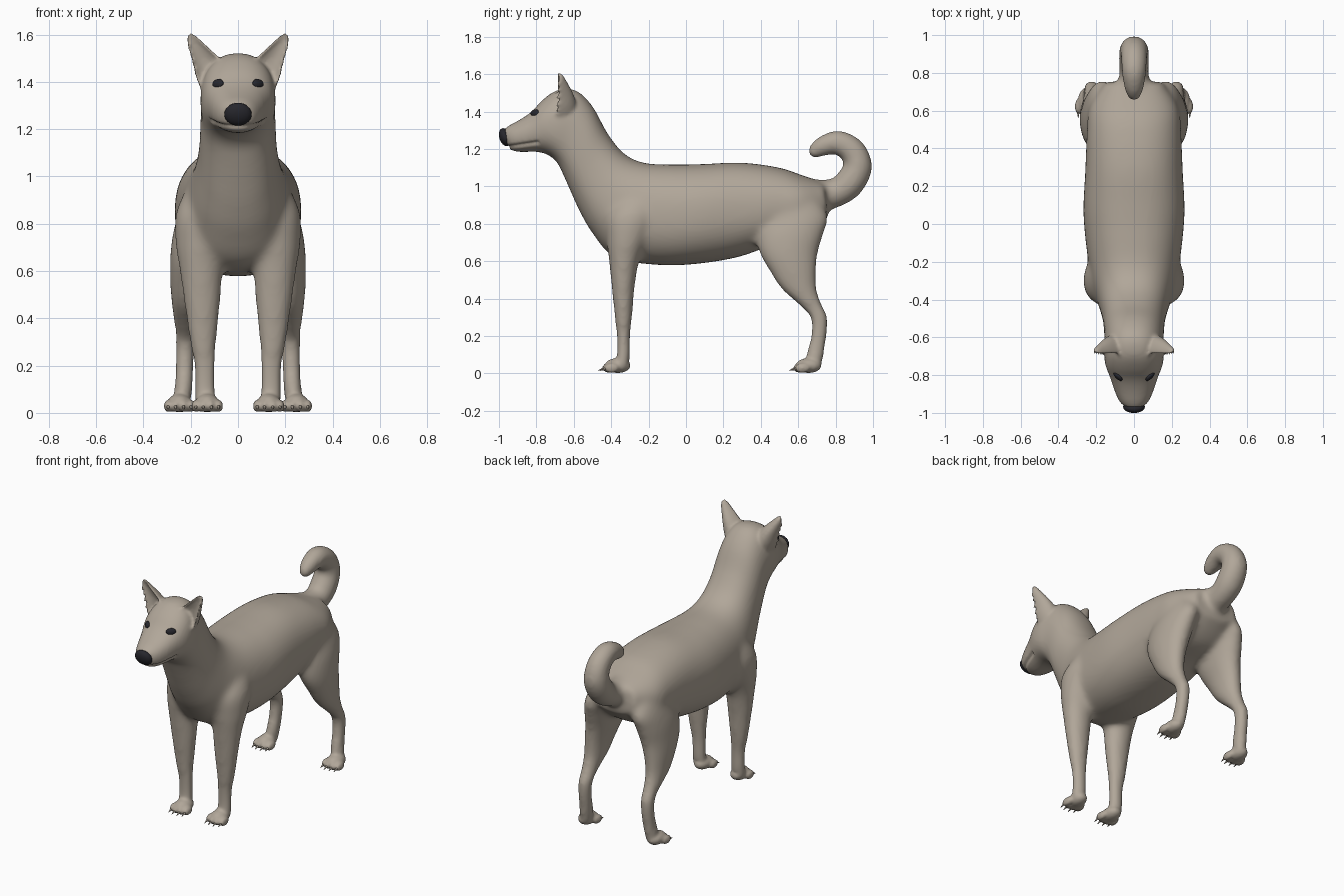
import bpy, bmesh, math
from mathutils import Vector, Matrix
from mathutils.bvhtree import BVHTree

if "Cube" in bpy.data.objects:
    bpy.data.objects.remove(bpy.data.objects["Cube"])


def material(name, rgb):
    m = bpy.data.materials.new(name)
    m.diffuse_color = (*rgb, 1)
    m.use_nodes = True
    m.node_tree.nodes["Principled BSDF"].inputs["Base Color"].default_value = m.diffuse_color
    return m


COAT = material("warm grey coat", (0.44, 0.385, 0.32))
DARK = material("nose and eye black", (0.02, 0.02, 0.026))


def loft(bm, rings, power=2.0, crescent=False, n=32, sub=5):
    """Closed skin over rings (centre, u, v), smoothly interpolated."""
    flat = [[c for vec in r for c in vec] for r in rings]
    fine = []
    for i in range(len(flat) - 1):
        p = [flat[max(i - 1, 0)], flat[i], flat[i + 1], flat[min(i + 2, len(flat) - 1)]]
        for k in range(sub):
            t = k / sub
            fine.append([0.5 * (2 * b + (c - a) * t + (2 * a - 5 * b + 4 * c - d) * t * t
                                + (3 * b - a - 3 * c + d) * t ** 3) for a, b, c, d in zip(*p)])
    fine.append(flat[-1])
    loops = []
    for f in fine:
        c, u, v = Vector(f[:3]), Vector(f[3:6]), Vector(f[6:])
        ring = []
        for k in range(n):
            a = 2 * math.pi * k / n
            x, y = math.cos(a), math.sin(a)
            x = math.copysign(abs(x) ** (2 / power), x)
            y = math.copysign(abs(y) ** (2 / power), y)
            if crescent and y < 0:
                y = -0.45 * y - 0.12      # hollow front side
            ring.append(bm.verts.new(c + u * x + v * y))
        loops.append(ring)
    for a, b in zip(loops, loops[1:]):
        for k in range(n):
            j = (k + 1) % n
            bm.faces.new((a[k], a[j], b[j], b[k]))
    bm.faces.new(loops[0])
    bm.faces.new(loops[-1][::-1])


def ball(bm, centre, radii, rot=Matrix()):
    m = Matrix.Translation(centre) @ rot @ Matrix.Diagonal((*radii, 1))
    bmesh.ops.create_uvsphere(bm, u_segments=24, v_segments=14, radius=1, matrix=m)


def make(name, bm, mat):
    bmesh.ops.recalc_face_normals(bm, faces=bm.faces)
    me = bpy.data.meshes.new(name)
    bm.to_mesh(me)
    bm.free()
    me.materials.append(mat)
    me.polygons.foreach_set("use_smooth", [True] * len(me.polygons))
    ob = bpy.data.objects.new(name, me)
    bpy.context.collection.objects.link(ob)
    return ob


def fuse(bm, voxel, rounds):
    """Melt overlapping parts into one skin; returns a new bmesh."""
    ob = make("blend", bm, COAT)
    r = ob.modifiers.new("remesh", 'REMESH')
    r.mode, r.voxel_size = 'VOXEL', voxel
    s = ob.modifiers.new("smooth", 'SMOOTH')
    s.factor, s.iterations = 0.5, rounds
    me = bpy.data.meshes.new_from_object(ob.evaluated_get(bpy.context.evaluated_depsgraph_get()))
    bpy.data.objects.remove(ob)
    out = bmesh.new()
    out.from_mesh(me)
    bpy.data.meshes.remove(me)
    return out


bm = bmesh.new()

# Head, neck and torso: top y, z, bottom y, z, half width
TRUNK = [(-.985, 1.30, -.955, 1.205, .045), (-.95, 1.325, -.935, 1.19, .078),
         (-.88, 1.362, -.88, 1.183, .106), (-.82, 1.405, -.80, 1.185, .128),
         (-.77, 1.46, -.74, 1.17, .15), (-.69, 1.515, -.69, 1.13, .16),
         (-.59, 1.515, -.66, 1.07, .156), (-.50, 1.43, -.62, .98, .16),
         (-.42, 1.285, -.57, .87, .167), (-.33, 1.175, -.50, .75, .19),
         (-.22, 1.125, -.38, .62, .225), (-.05, 1.117, -.15, .58, .255),
         (.1, 1.12, .05, .585, .268), (.3, 1.127, .27, .62, .258),
         (.5, 1.10, .45, .68, .25), (.62, 1.06, .62, .72, .235), (.74, 1.02, .76, .83, .15)]
loft(bm, [((0, (a + c) / 2, (b + d) / 2), (w, 0, 0), (0, (a - c) / 2, (b - d) / 2))
          for a, b, c, d, w in TRUNK], power=2.3, n=48)

# Legs: z, front y, back y, inner x, outer x
FRONT = [(.98, -.32, -.15, .10, .20), (.85, -.42, -.15, .06, .262), (.72, -.425, -.2, .05, .265),
         (.6, -.412, -.25, .065, .247), (.45, -.397, -.275, .075, .227), (.3, -.382, -.287, .09, .205),
         (.2, -.372, -.298, .093, .187), (.1, -.372, -.298, .093, .185), (.02, -.39, -.305, .085, .185)]
HIND = [(1.0, .45, .65, .1, .2), (.85, .40, .757, .08, .25), (.75, .38, .737, .09, .277),
        (.65, .39, .707, .11, .287), (.55, .445, .697, .14, .287), (.45, .51, .70, .16, .28),
        (.37, .60, .727, .175, .27), (.3, .665, .758, .18, .267), (.2, .668, .753, .185, .267),
        (.12, .645, .742, .19, .27), (.02, .63, .725, .20, .28)]
for side in (1, -1):
    for leg in (FRONT, HIND):
        loft(bm, [((side * (i + o) / 2, (f + b) / 2, z), (side * (o - i) / 2, 0, 0), (0, (b - f) / 2, 0))
                  for z, f, b, i, o in leg])

# Curled tail: y, z, radius
TAIL = [(.68, .95, .09), (.80, .965, .078), (.875, 1.02, .082), (.92, 1.11, .077),
        (.89, 1.19, .072), (.81, 1.235, .066), (.73, 1.215, .055), (.675, 1.18, .036), (.655, 1.165, .012)]
rings = []
for i, (y, z, r) in enumerate(TAIL):
    a, b = TAIL[max(i - 1, 0)], TAIL[min(i + 1, len(TAIL) - 1)]
    t = Vector((0, b[0] - a[0], b[1] - a[1])).normalized()
    rings.append(((0, y, z), (r, 0, 0), (0, -t.z * r, t.y * r)))
loft(bm, rings)
bm = fuse(bm, 0.015, 14)

# Cupped ears: x, z, half width, front y, depth
EAR = [(.095, 1.40, .07, -.69, .11), (.122, 1.455, .066, -.695, .105), (.150, 1.505, .05, -.693, .085),
       (.178, 1.55, .035, -.692, .06), (.198, 1.583, .023, -.69, .04), (.207, 1.603, .012, -.69, .025)]
claws = bmesh.new()
for side in (1, -1):
    loft(bm, [((side * x, y, z), (side * .86 * w, 0, -.51 * w), (0, d, 0)) for x, z, w, y, d in EAR],
         crescent=True)
    # Paws with four clawed toes
    for cx, dy in ((.13, 0), (.247, 1.02)):
        ball(bm, (side * cx, -.365 + dy, .042), (.05, .07, .04))
        for dx in (-.048, -.017, .017, .048):
            x, y = side * cx + dx, -.415 + dy + abs(dx) * .35
            ball(bm, (x, y, .029), (.019, .04, .027))
            m = Matrix.Translation((x, y - .042, .022)) @ Matrix.Rotation(math.radians(110), 4, 'X')
            bmesh.ops.create_cone(claws, segments=10, radius1=.009, radius2=.001, depth=.04,
                                  cap_ends=True, matrix=m)
bm = fuse(bm, 0.0095, 4)

# Mouth crease
bm.normal_update()
for v, no in [(v, v.normal.copy()) for v in bm.verts]:
    if -.965 < v.co.y < -.785:
        off = abs(v.co.z - 1.21 - .15 * (v.co.y + .955))
        if off < .014:
            v.co -= no * .011 * (1 - off / .014)

# Eyes sit on the face surface
tree = BVHTree.FromBMesh(bm)
for side, name in ((1, "left_eye"), (-1, "right_eye")):
    hit, no, _, _ = tree.ray_cast(Vector((side * .085, -2, 1.393)), Vector((0, 1, 0)))
    eye = bmesh.new()
    face = Vector((side * .65, -.7, .3)).normalized()
    ball(eye, hit, (.03, .02, .012), face.to_track_quat('Z', 'Y').to_matrix().to_4x4())
    make(name, eye, DARK)

make("dog_body", bm, COAT)
make("claws", claws, COAT)

# Nose leather, leaning forward at the top
nose = bmesh.new()
ball(nose, (0, -.968, 1.263), (.058, .03, .05), Matrix.Rotation(math.radians(18), 4, 'X'))
make("nose", nose, DARK)
